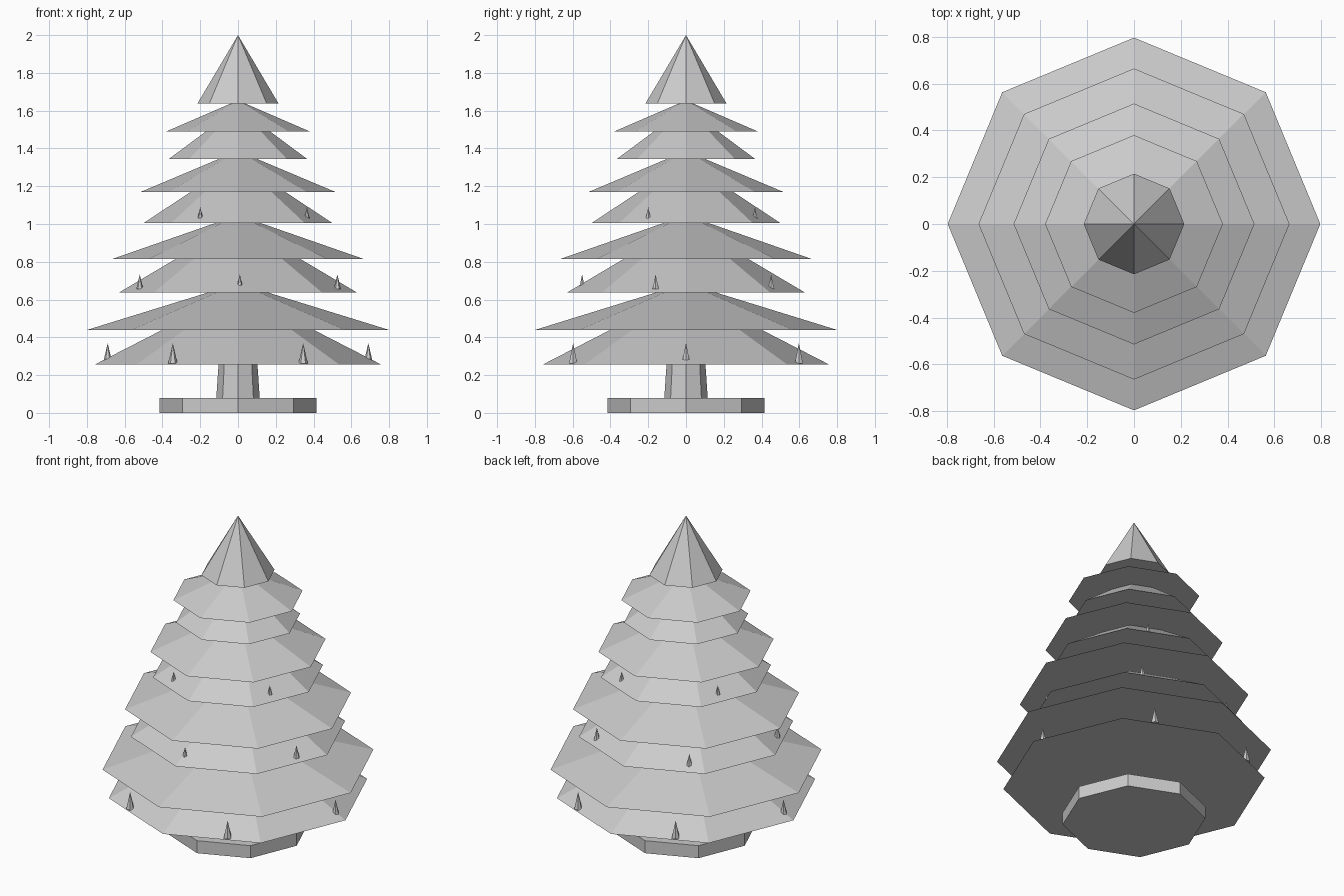
import bpy
from math import cos, sin, radians

if "Cube" in bpy.data.objects:
    bpy.data.objects.remove(bpy.data.objects["Cube"])


def cone(name, sides, r1, r2, z0, z1, x=0, y=0, start=0):
    """Closed, flat-faced cone or frustum with its first corner at angle start."""
    def ring(r, z):
        return [(x + r * cos(radians(start + 360 * i / sides)),
                 y + r * sin(radians(start + 360 * i / sides)), z) for i in range(sides)]
    n = sides
    verts = ring(r1, z0)
    faces = [tuple(reversed(range(n)))]
    if r2 > 0:
        verts += ring(r2, z1)
        faces += [(i, (i + 1) % n, n + (i + 1) % n, n + i) for i in range(n)]
        faces.append(tuple(range(n, 2 * n)))
    else:
        verts.append((x, y, z1))
        faces += [(i, (i + 1) % n, n) for i in range(n)]
    mesh = bpy.data.meshes.new(name)
    mesh.from_pydata(verts, [], faces)
    ob = bpy.data.objects.new(name, mesh)
    bpy.context.collection.objects.link(ob)
    return ob


# Stand and trunk
cone("base", 8, 0.415, 0.415, 0, 0.08)
cone("trunk", 8, 0.115, 0.10, 0.08, 0.30)

# Branch tiers: lower skirt (radius, top radius, z), upper skirt (radius, top radius, z), tier top z
tiers = [
    (0.76, 0.40, 0.255, 0.797, 0.15, 0.44, 0.64),
    (0.63, 0.33, 0.637, 0.665, 0.12, 0.815, 1.005),
    (0.50, 0.25, 1.005, 0.515, 0.10, 1.17, 1.345),
    (0.365, 0.17, 1.345, 0.38, 0.04, 1.49, 1.637),
]
for k, (ra, rb, za, rc, rd, zc, zt) in enumerate(tiers, 1):
    cone(f"lower_branches_{k}", 8, ra, rb, za, zc)
    cone(f"upper_branches_{k}", 8, rc, rd, zc, zt)

# Pointed top
cone("tree_top", 8, 0.215, 0, 1.637, 2.0)

# Small upright spikes around the lower three tiers: count, ring radius, angle, size, z range
spikes = [
    (6, 0.69, 0, 0.025, 0.262, 0.37),
    (5, 0.55, -89, 0.019, 0.655, 0.733),
    (4, 0.416, -28.7, 0.017, 1.02, 1.09),
]
for k, (count, ring_r, a0, size, z0, z1) in enumerate(spikes, 1):
    for i in range(count):
        a = radians(a0 + 360 * i / count)
        cone(f"spike_{k}_{i + 1}", 6, size, 0, z0, z1, ring_r * cos(a), ring_r * sin(a))
